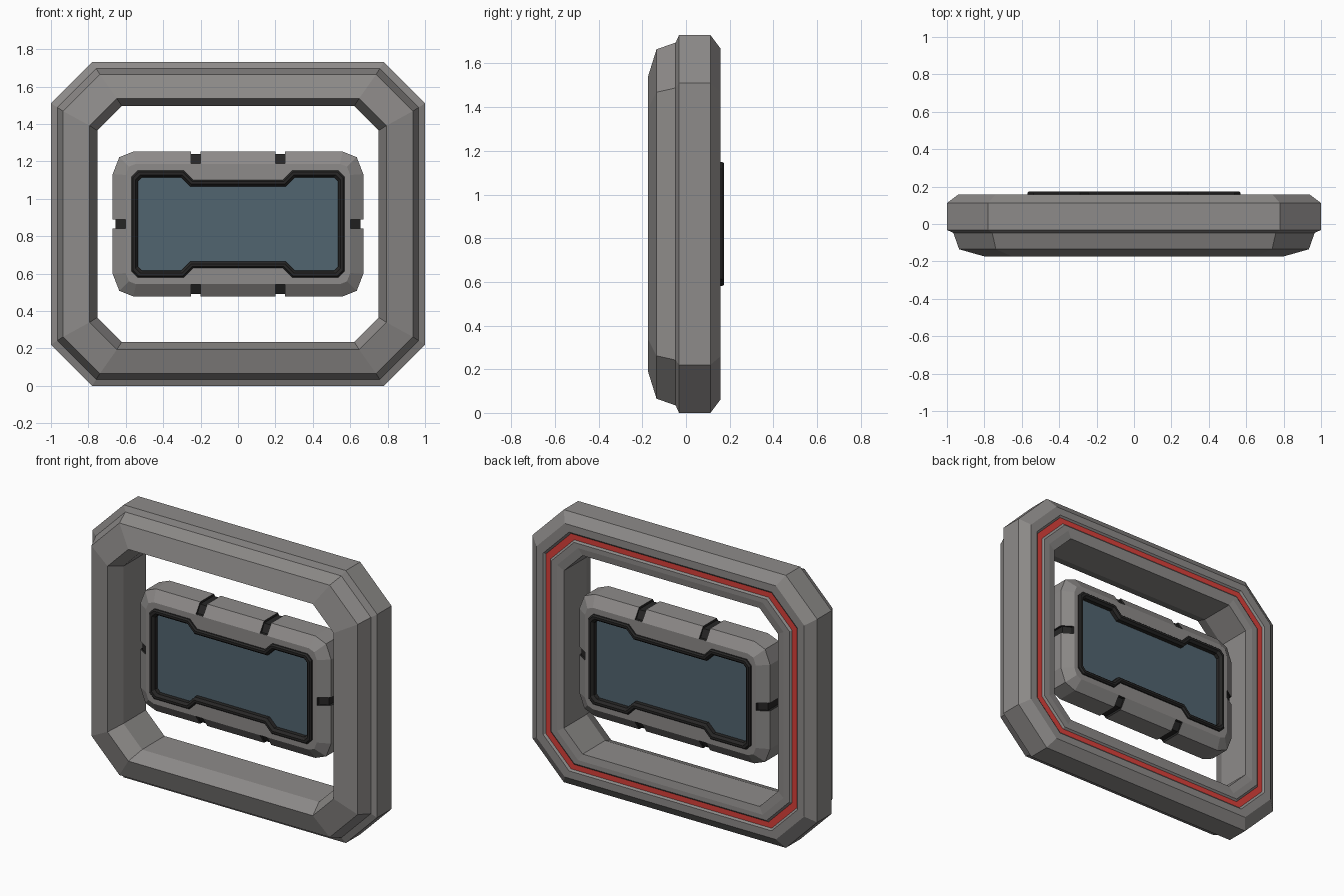
import bpy, bmesh

if "Cube" in bpy.data.objects:
    bpy.data.objects.remove(bpy.data.objects["Cube"])

ZC = 0.865    # height of the model's centre
YC = 0.045    # depth centre of the inner block


def material(name, rgb):
    m = bpy.data.materials.new(name)
    m.diffuse_color = (*rgb, 1)
    m.use_nodes = True
    m.node_tree.nodes["Principled BSDF"].inputs["Base Color"].default_value = m.diffuse_color
    return m


GREY = material("warm grey metal", (0.268, 0.257, 0.251))
BLACK = material("black trim", (0.02, 0.0195, 0.019))
RED = material("red strip", (0.70, 0.052, 0.043))
GLASS = material("blue grey screen", (0.083, 0.128, 0.16))


def mirror4(q):
    """Closed outline from its upper right quarter (listed right side to top)."""
    r = q[::-1]
    return (q + [(-x, z) for x, z in r] + [(-x, -z) for x, z in q]
            + [(x, -z) for x, z in r])


def make_object(name, bm, mats):
    bmesh.ops.recalc_face_normals(bm, faces=bm.faces)
    me = bpy.data.meshes.new(name)
    bm.to_mesh(me)
    bm.free()
    for m in mats:
        me.materials.append(m)
    ob = bpy.data.objects.new(name, me)
    bpy.context.collection.objects.link(ob)
    return ob


def loft(name, loops, mats, closed=False, caps=False, band_mats=None):
    """Skin a list of (outline, y) loops; optionally close the ring or cap the ends."""
    bm = bmesh.new()
    rings = [[bm.verts.new((x, y, z + ZC)) for x, z in pts] for pts, y in loops]
    n = len(rings[0])
    for k in range(len(rings) if closed else len(rings) - 1):
        a, b = rings[k], rings[(k + 1) % len(rings)]
        for i in range(n):
            j = (i + 1) % n
            f = bm.faces.new((a[i], a[j], b[j], b[i]))
            f.material_index = (band_mats or {}).get(k, 0)
    if caps:
        bm.faces.new(rings[0])
        bm.faces.new(rings[-1])
    return make_object(name, bm, mats)


def cut(target, cutter):
    """Subtract cutter from target and delete the cutter."""
    cutter.hide_render = True
    mod = target.modifiers.new("cut", "BOOLEAN")
    mod.operation, mod.solver, mod.object = "DIFFERENCE", "EXACT", cutter
    bpy.context.view_layer.objects.active = target
    bpy.ops.object.modifier_apply(modifier=mod.name)
    bpy.data.objects.remove(cutter)


# Outer octagonal frame: cross-section as (inset from outline, y)
def octagon(d):
    w, h, c = 1 - d, 0.865 - d, 0.22 - 0.36 * d
    if d > 0.18:          # opening is slightly taller than the even inset
        h += 0.013
    return mirror4([(w, h - c), (w - c, h)])


section = [(0, -0.032), (0, 0.112), (0.06, 0.157), (0.107, 0.157), (0.118, 0.147),
           (0.152, 0.147), (0.163, 0.157), (0.205, 0.157), (0.248, 0.15),
           (0.248, -0.075), (0.206, -0.175), (0.065, -0.135), (0.034, -0.047)]
loft("outer_frame", [(octagon(d), y) for d, y in section], [GREY, RED],
     closed=True, band_mats={4: 1})


# Inner block: bevelled body with rounded corners, and a dark core in its grooves
def rounded(w, h, s):
    return mirror4([(w, h - 0.12 * s), (w - 0.035 * s, h - 0.03 * s), (w - 0.11 * s, h)])


def block(name, inset, mats, **kw):
    wide, flat = rounded(0.67 - inset, 0.387 - inset, 1), rounded(0.60 - inset, 0.322 - inset, 0.5)
    side, face = 0.068, 0.112 - inset * 0.8
    return loft(name, [(flat, YC - face), (wide, YC - side), (wide, YC + side),
                       (flat, YC + face)], mats, **kw)


def notched(i):
    """Screen outline with a wide notch above and below, inset by i."""
    w, h, c, a = 0.57 - i, 0.285 - i, 0.032 - 0.3 * i, 0.29 + 0.41 * i
    return mirror4([(w, h - c), (w - c, h), (a, h), (a - 0.05, h - 0.05)])


body = block("inner_block", 0, [GREY, BLACK], caps=True)
block("groove_core", 0.014, [BLACK], closed=True)

# Pockets for the screens
for s in (-1, 1):
    cut(body, loft("pocket_cutter", [(notched(0.018), YC + s * 0.075),
                                     (notched(0.018), YC + s * 0.3)], [], caps=True))

# Grooves: two on top and bottom, one on each side
bm = bmesh.new()
G = 0.025
boxes = [(sx * 0.225, sz * 0.394, 2 * G, 0.14) for sx in (-1, 1) for sz in (-1, 1)]
boxes += [(sx * 0.672, 0, 0.14, 2 * G) for sx in (-1, 1)]
for x, z, w, h in boxes:
    vs = bmesh.ops.create_cube(bm, size=1)["verts"]
    bmesh.ops.scale(bm, verts=vs, vec=(w, 0.6, h))
    bmesh.ops.translate(bm, verts=vs, vec=(x, YC, z + ZC))
cut(body, make_object("groove_cutter", bm, []))

# Groove walls (faces lying wholly inside one groove) are black
for p in body.data.polygons:
    cs = [body.data.vertices[v].co for v in p.vertices]
    p.material_index = int(any(
        all(abs(c.x - x) < w / 2 + 0.001 and abs(c.z - ZC - z) < h / 2 + 0.001 for c in cs)
        for x, z, w, h in boxes))

# Recessed screens with black bezels, front and back
for side, s in (("front", -1), ("back", 1)):
    steps = [(0, 0.10), (0, 0.120), (0.008, 0.130), (0.022, 0.130), (0.035, 0.115),
             (0.036, 0.08), (0.02, 0.08)]
    loft(side + "_bezel", [(notched(i), YC + s * y) for i, y in steps], [BLACK], closed=True)
    loft(side + "_screen", [(notched(0.034), YC + s * 0.082), (notched(0.034), YC + s * 0.09)],
         [GLASS], caps=True)
